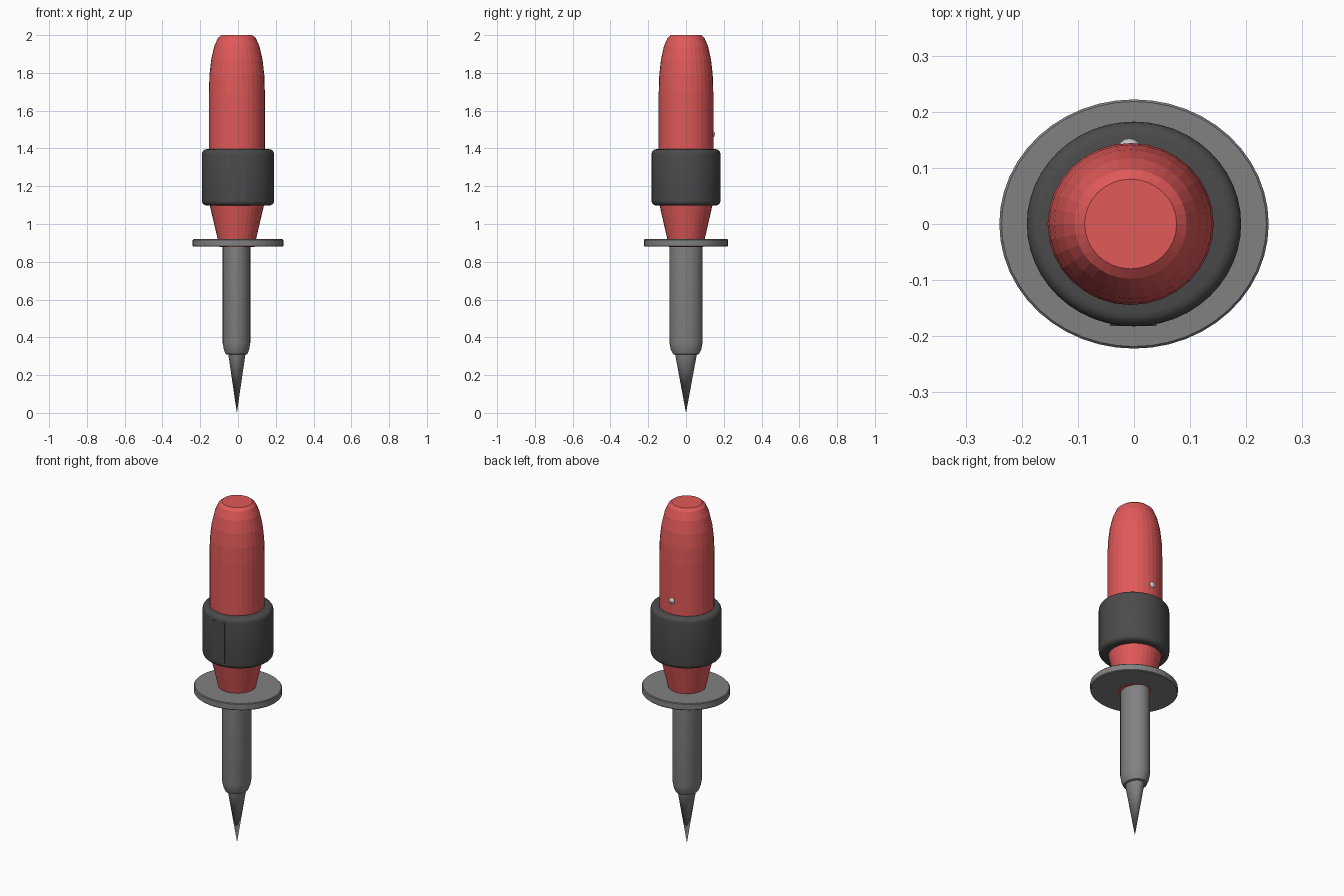
import bpy, bmesh, math

if "Cube" in bpy.data.objects:
    bpy.data.objects.remove(bpy.data.objects["Cube"])


def material(name, rgb):
    m = bpy.data.materials.new(name)
    m.diffuse_color = (*rgb, 1)
    m.use_nodes = True
    m.node_tree.nodes["Principled BSDF"].inputs["Base Color"].default_value = m.diffuse_color
    return m


RED = material("red_plastic", (0.75, 0.10, 0.10))
RUBBER = material("dark_rubber", (0.07, 0.07, 0.07))
STEEL = material("steel", (0.22, 0.22, 0.22))


def finish(name, bm, mat, smooth=False):
    bmesh.ops.recalc_face_normals(bm, faces=bm.faces)
    mesh = bpy.data.meshes.new(name)
    bm.to_mesh(mesh)
    bm.free()
    ob = bpy.data.objects.new(name, mesh)
    bpy.context.collection.objects.link(ob)
    if mat:
        mesh.materials.append(mat)
    if smooth:
        bpy.ops.object.select_all(action='DESELECT')
        ob.select_set(True)
        bpy.context.view_layer.objects.active = ob
        bpy.ops.object.shade_smooth_by_angle(angle=math.radians(30))
    return ob


def lathe(name, profile, mat, n=32, sy=1.0, cx=0.0, smooth=False):
    """Stack (radius, z) rings, stretched by sy in depth; ends are capped."""
    bm = bmesh.new()
    rings = []
    for r, z in profile:
        if r == 0:
            rings.append([bm.verts.new((cx, 0, z))])
        else:
            rings.append([bm.verts.new((cx + r * math.cos(2 * math.pi * i / n),
                                        r * sy * math.sin(2 * math.pi * i / n), z))
                          for i in range(n)])
    for a, b in zip(rings, rings[1:]):
        for i in range(n):
            j = (i + 1) % n
            if len(a) == 1:
                bm.faces.new((a[0], b[j], b[i]))
            else:
                bm.faces.new((a[i], a[j], b[j], b[i]))
    for ring in (rings[0], rings[-1]):
        if len(ring) > 1:
            bm.faces.new(ring)
    return finish(name, bm, mat, smooth)


# Handle: flared neck, straight body, rounded crown
lathe("handle", [(0.092, 0.879), (0.146, 1.11), (0.148, 1.40), (0.148, 1.70),
                 (0.145, 1.79), (0.136, 1.87), (0.120, 1.94),
                 (0.100, 1.985), (0.082, 2.0)], RED, sy=0.975, cx=-0.006)

# Rubber grip sleeve with rounded rims
rim = [(0.191 - 0.025 * (1 - math.sin(t)), 0.025 * (1 - math.cos(t)))
       for t in [i * math.pi / 8 for i in range(5)]]
sleeve = [(r, 1.098 + d) for r, d in rim] + [(r, 1.396 - d) for r, d in reversed(rim)]
lathe("grip_sleeve", sleeve, RUBBER, n=48, sy=0.955, smooth=True)

# Narrow flat pad on the front of the grip
bm = bmesh.new()
bmesh.ops.create_cube(bm, size=1)
bmesh.ops.scale(bm, vec=(0.083, 0.03, 0.235), verts=bm.verts)
bmesh.ops.translate(bm, vec=(-0.001, -0.167, 1.248), verts=bm.verts)
finish("grip_pad", bm, RUBBER)

# Guard disc
lathe("guard_disc", [(0.236, 0.88), (0.24, 0.884), (0.24, 0.916), (0.236, 0.92)],
      STEEL, n=48, sy=0.925)

# Shaft with rounded shoulder
lathe("shaft", [(0.050, 0.308), (0.058, 0.312), (0.067, 0.335), (0.073, 0.37), (0.073, 0.90)],
      STEEL, sy=1.2, cx=-0.008, smooth=True)

# Pointed tip
lathe("tip", [(0, 0), (0.046, 0.315)], STEEL, sy=1.27, cx=-0.006, smooth=True)

# Small round stud on the back of the handle
bm = bmesh.new()
bmesh.ops.create_uvsphere(bm, u_segments=16, v_segments=10, radius=0.022)
bmesh.ops.translate(bm, vec=(-0.008, 0.131, 1.475), verts=bm.verts)
finish("stud", bm, None, smooth=True)
